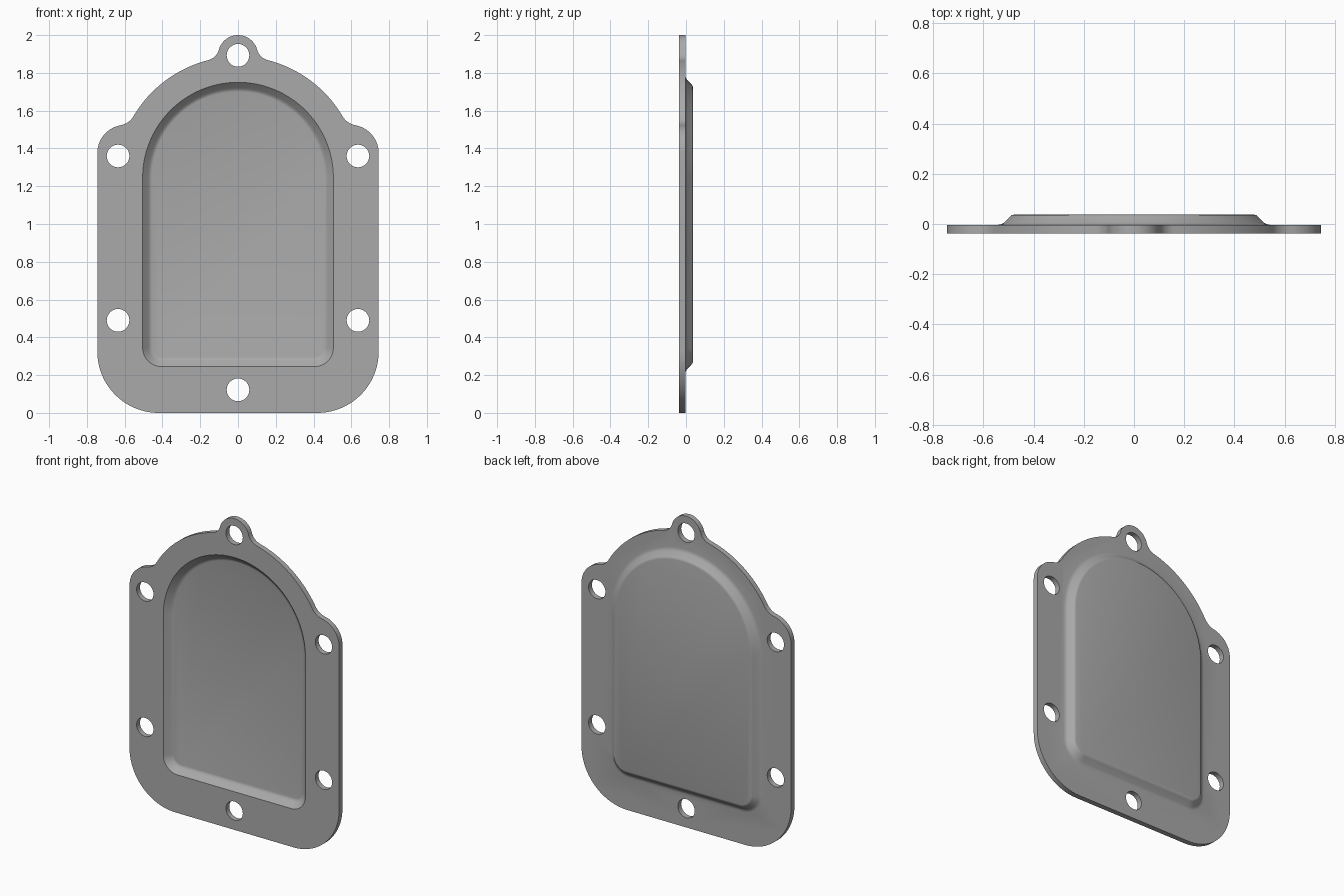
import bpy, bmesh
from math import cos, sin, pi, atan2, sqrt
from mathutils import Vector as V

cube = bpy.data.objects.get("Cube")
if cube:
    bpy.data.objects.remove(cube)

FRONT, BACK = -0.037, -0.003


def arc(c, r, a0, a1, n):
    return [V((c[0] + r * cos(a0 + (a1 - a0) * i / n),
               c[1] + r * sin(a0 + (a1 - a0) * i / n))) for i in range(n + 1)]


def angle(a, b):
    return atan2(b[1] - a[1], b[0] - a[0])


def fillet_centre(c1, r1, c2, r2):
    """Right-hand point at distance r1 from c1 and r2 from c2, c2 anticlockwise of c1."""
    d = c2 - c1
    t = (r1 * r1 - r2 * r2 + d.length_squared) / (2 * d.length)
    h = sqrt(r1 * r1 - t * t)
    u = d.normalized()
    return c1 + u * t + V((u.y, -u.x)) * h


def outline():
    """Flange edge: rounded base, side ears, domed top and top ear."""
    ear, ear_r = V((0.595, 1.375)), 0.15
    dome, dome_r = V((0, 1.245)), 0.642
    top, top_r = V((0, 1.895)), 0.105
    f, g = 0.10, 0.08
    p = fillet_centre(ear, ear_r + f, dome, dome_r + f)
    if p.y < ear.y:
        p = fillet_centre(dome, dome_r + f, ear, ear_r + f)
    q = fillet_centre(dome, dome_r + g, top, top_r + g)
    half = arc((0.42, 0.325), 0.325, -pi / 2, 0, 20)
    half += arc(ear, ear_r, 0, angle(ear, p), 14)
    half += arc(p, f, angle(p, ear) + 2 * pi, angle(p, dome) + 2 * pi, 8)[1:]
    half += arc(dome, dome_r, angle(dome, p), angle(dome, q), 24)[1:]
    half += arc(q, g, angle(q, dome) + 2 * pi, angle(q, top) + 2 * pi, 8)[1:]
    half += arc(top, top_r, angle(top, q), pi / 2, 14)[1:]
    return half + [V((-v.x, v.y)) for v in reversed(half[:-1])]


def panel(d):
    """Arched panel outline, offset outward by d."""
    r = 0.1 + d
    half = arc((0.405, 0.345), r, -pi / 2, 0, 10)
    half += arc((0, 1.245), 0.505 + d, 0, pi / 2, 36)
    return half + [V((-v.x, v.y)) for v in reversed(half[:-1])]


bm = bmesh.new()


def ring(points, y):
    verts = [bm.verts.new((p.x, y, p.y)) for p in points]
    edges = [bm.edges.new((verts[i - 1], verts[i])) for i in range(len(verts))]
    return verts, edges


def join(a, b):
    for i in range(len(a[0])):
        bm.faces.new((a[0][i - 1], a[0][i], b[0][i], b[0][i - 1]))


# Flange walls and bolt holes
bolts = [(0, 0.122), (0, 1.893)]
bolts += [(s * 0.635, z) for s in (-1, 1) for z in (0.49, 1.36)]
shapes = [outline()] + [arc(c, 0.06, 0, 2 * pi, 32)[:-1] for c in bolts]
front_edges, back_edges = [], []
for shape in shapes:
    a, b = ring(shape, FRONT), ring(shape, BACK)
    join(a, b)
    front_edges += a[1]
    back_edges += b[1]


# Pressed panel: recessed in front, raised behind
def press(profile):
    rings = [ring(panel(d), y) for d, y in profile]
    for a, b in zip(rings, rings[1:]):
        join(a, b)
    bm.faces.new(rings[-1][0])
    return rings[0][1]


front_edges += press([(0, FRONT), (-0.026, -0.011), (-0.034, -0.004),
                      (-0.041, 0.001), (-0.050, 0.003)])
back_edges += press([(0.035, BACK), (0.024, -0.001), (0.014, 0.004),
                     (-0.012, 0.030), (-0.018, 0.035), (-0.026, 0.037)])

# Flat flange faces
for edges, normal in ((front_edges, (0, -1, 0)), (back_edges, (0, 1, 0))):
    bmesh.ops.triangle_fill(bm, edges=edges, use_beauty=True, normal=normal)
bmesh.ops.recalc_face_normals(bm, faces=bm.faces[:])
flat = [e for e in bm.edges if len(e.link_faces) == 2
        and e.calc_face_angle(1) < 0.001]
bmesh.ops.dissolve_limit(bm, angle_limit=0.001, edges=flat, verts=[])

mesh = bpy.data.meshes.new("cover_plate")
bm.to_mesh(mesh)
bm.free()
plate = bpy.data.objects.new("cover_plate", mesh)
bpy.context.collection.objects.link(plate)

# Plain grey metal
grey = bpy.data.materials.new("plain_grey")
grey.use_nodes = True
colour = (0.4, 0.4, 0.4, 1)
grey.diffuse_color = colour
grey.node_tree.nodes["Principled BSDF"].inputs["Base Color"].default_value = colour
mesh.materials.append(grey)

bpy.ops.object.select_all(action="DESELECT")
plate.select_set(True)
bpy.context.view_layer.objects.active = plate
bpy.ops.object.shade_smooth_by_angle(angle=0.55)
